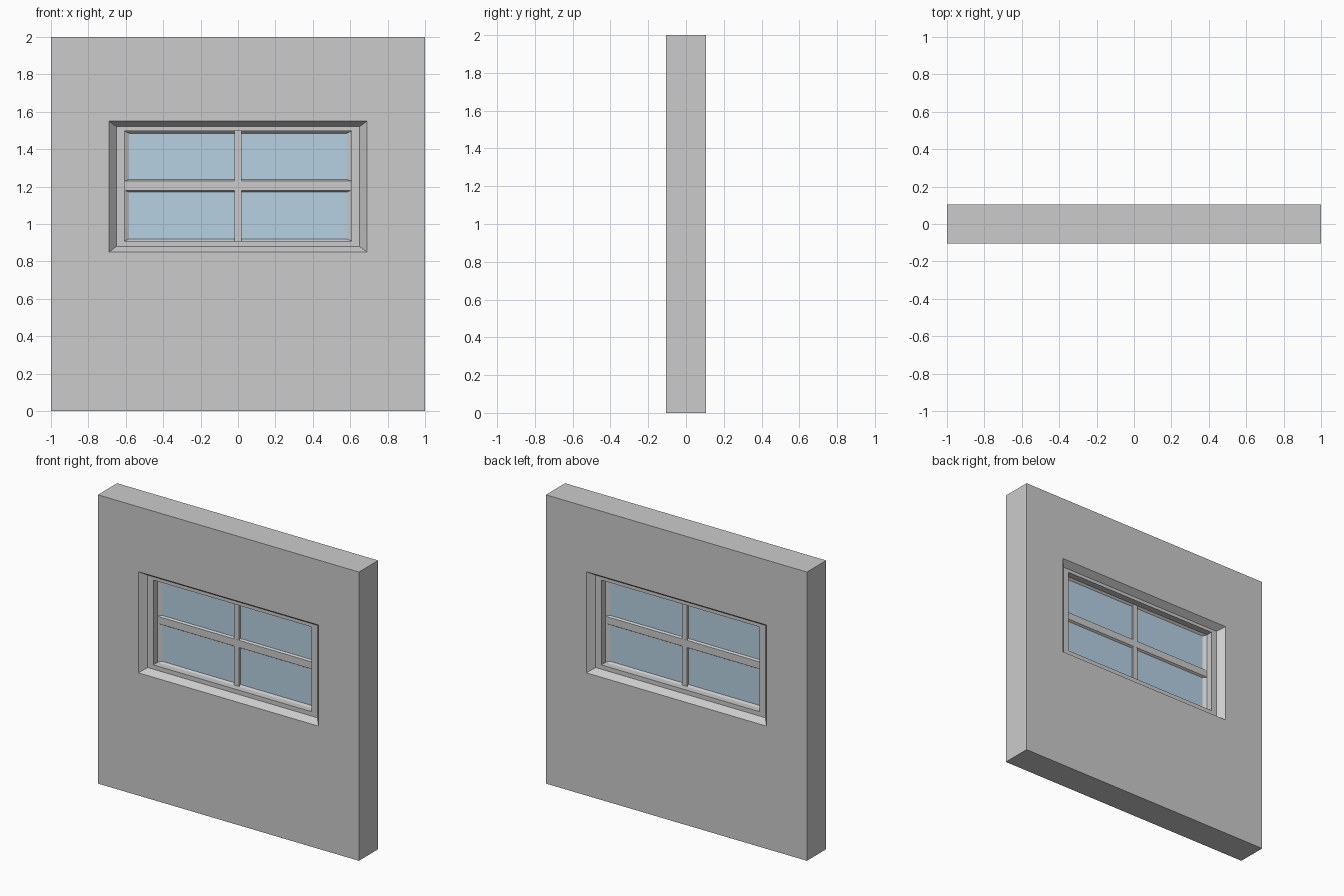
import bpy, bmesh

cube = bpy.data.objects.get("Cube")
if cube:
    bpy.data.objects.remove(cube)


def material(name, rgb):
    m = bpy.data.materials.new(name)
    m.use_nodes = True
    m.diffuse_color = (*rgb, 1)
    m.node_tree.nodes["Principled BSDF"].inputs["Base Color"].default_value = (*rgb, 1)
    return m


GREY = material("plaster grey", (0.6, 0.6, 0.6))
GLASS = material("pale blue glass", (0.47, 0.64, 0.77))


def finish(name, bm, mat):
    bmesh.ops.recalc_face_normals(bm, faces=bm.faces)
    mesh = bpy.data.meshes.new(name)
    bm.to_mesh(mesh)
    bm.free()
    mesh.materials.append(mat)
    obj = bpy.data.objects.new(name, mesh)
    bpy.context.collection.objects.link(obj)
    return obj


def rect(bm, half_w, z0, z1, y):
    corners = ((-half_w, z0), (half_w, z0), (half_w, z1), (-half_w, z1))
    return [bm.verts.new((x, y, z)) for x, z in corners]


def ring(name, steps):
    """Bridge nested rectangles into a stepped ring, mirrored front to back."""
    bm = bmesh.new()
    loops = [rect(bm, *s) for s in steps]
    for a, b in zip(loops, loops[1:]):
        for i in range(4):
            j = (i + 1) % 4
            bm.faces.new((a[i], a[j], b[j], b[i]))
    bmesh.ops.mirror(bm, geom=bm.verts[:] + bm.edges[:] + bm.faces[:],
                     axis="Y", merge_dist=0.0005)
    return finish(name, bm, GREY)


def box(name, size, centre, mat):
    bm = bmesh.new()
    bmesh.ops.create_cube(bm, size=1)
    for v in bm.verts:
        v.co = [c + p * s for c, p, s in zip(centre, v.co, size)]
    return finish(name, bm, mat)


# Wall slab with splayed opening
opening = (0.69, 0.85, 1.55, -0.105)
frame_outer = (0.65, 0.88, 1.52, -0.06)
sash_outer = (0.607, 0.91, 1.497, -0.015)
ring("wall", [(1, 0, 2, 0), (1, 0, 2, -0.105), opening, frame_outer])

# Fixed frame, then the set-back sash sloping to the glass
ring("window_frame", [frame_outer, (0.607, 0.91, 1.497, -0.06), sash_outer])
ring("window_sash", [sash_outer, (0.58, 0.92, 1.484, 0)])

# Glazing
box("glass_pane", (1.17, 0.002, 0.575), (0, 0, 1.202), GLASS)

# Horizontal bar with chamfered edges, front and back
bar = bmesh.new()
loops = []
for x in (-0.607, 0.607):
    profile = ((0, 1.171), (-0.015, 1.18), (-0.015, 1.23),
               (0, 1.238), (0.015, 1.23), (0.015, 1.18))
    loops.append([bar.verts.new((x, y, z)) for y, z in profile])
    bar.faces.new(loops[-1])
for i in range(6):
    j = (i + 1) % 6
    bar.faces.new((loops[0][i], loops[0][j], loops[1][j], loops[1][i]))
finish("horizontal_bar", bar, GREY)

# Vertical bar
box("vertical_bar", (0.038, 0.029, 0.587), (0, 0, 1.2035), GREY)
